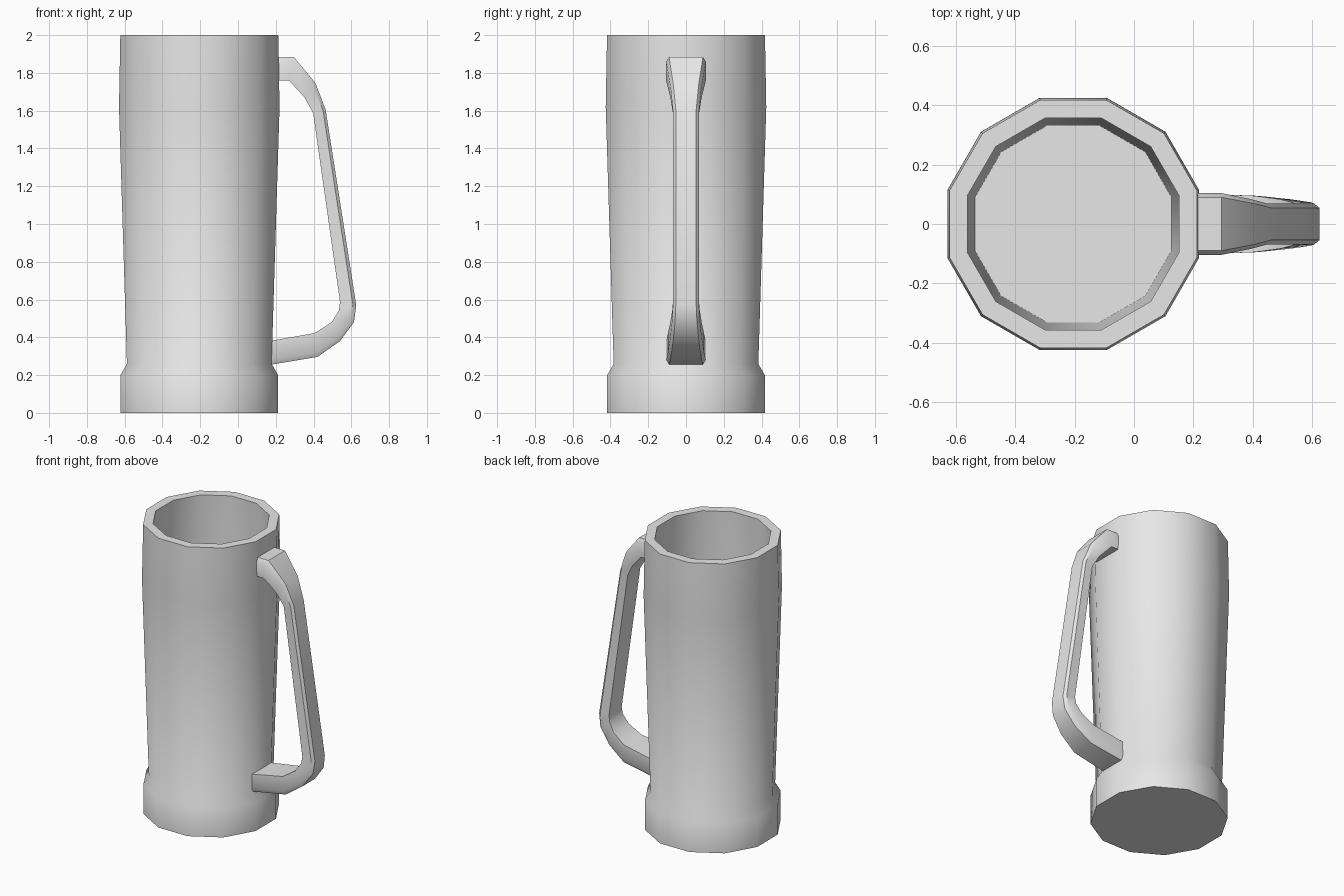
import bpy, bmesh, math
from mathutils import Vector

cube = bpy.data.objects.get("Cube")
if cube:
    bpy.data.objects.remove(cube)

SIDES = 12
CUP_X = -0.205

grey = bpy.data.materials.new("plain_grey")
grey.use_nodes = True
grey.diffuse_color = (0.8, 0.8, 0.8, 1)
grey.node_tree.nodes["Principled BSDF"].inputs["Base Color"].default_value = (0.8, 0.8, 0.8, 1)


def loft(name, rings):
    """Skin a list of closed rings and cap both ends."""
    bm = bmesh.new()
    loops = [[bm.verts.new(p) for p in ring] for ring in rings]
    n = len(loops[0])
    for a, b in zip(loops, loops[1:]):
        for i in range(n):
            j = (i + 1) % n
            bm.faces.new((a[i], a[j], b[j], b[i]))
    bm.faces.new(loops[0][::-1])
    bm.faces.new(loops[-1])
    bmesh.ops.recalc_face_normals(bm, faces=bm.faces)
    mesh = bpy.data.meshes.new(name)
    bm.to_mesh(mesh)
    bm.free()
    mesh.materials.append(grey)
    obj = bpy.data.objects.new(name, mesh)
    bpy.context.collection.objects.link(obj)
    bpy.ops.object.select_all(action='DESELECT')
    obj.select_set(True)
    bpy.context.view_layer.objects.active = obj
    bpy.ops.object.shade_smooth_by_angle(angle=math.radians(38))
    return obj


def polygon(apothem, z):
    """Twelve-sided ring with a flat side towards the handle."""
    r = apothem / math.cos(math.pi / SIDES)
    angles = [(i + 0.5) * math.tau / SIDES for i in range(SIDES)]
    return [(CUP_X + r * math.cos(a), r * math.sin(a), z) for a in angles]


# Cup: outside from the foot up, over the rim, down to the inner floor
profile = [(0.417, 0), (0.417, 0.2), (0.383, 0.26), (0.425, 1.62), (0.418, 2),
           (0.357, 2), (0.364, 1.62), (0.332, 0.26)]
loft("mug_body", [polygon(r, z) for r, z in profile])

# Handle stations: outer x, z, inner x, z, half width of the outer face
stations = [
    (0.19, 1.885, 0.19, 1.76, 0.09),
    (0.296, 1.884, 0.27, 1.76, 0.09),
    (0.41, 1.746, 0.352, 1.67, 0.068),
    (0.464, 1.605, 0.398, 1.587, 0.054),
    (0.626, 0.57, 0.54, 0.587, 0.054),
    (0.614, 0.481, 0.534, 0.54, 0.058),
    (0.54, 0.38, 0.495, 0.48, 0.068),
    (0.42, 0.296, 0.407, 0.423, 0.08),
    (0.155, 0.252, 0.155, 0.378, 0.09),
]


def handle_ring(ox, oz, ix, iz, w):
    """Section with a chamfer on both outer edges."""
    outer, inner = Vector((ox, 0, oz)), Vector((ix, 0, iz))
    edge = outer.lerp(inner, 0.21)
    half = [(outer, w), (edge, w + 0.015), (inner, w + 0.015)]
    right = [(p.x, -y, p.z) for p, y in half]
    left = [(p.x, y, p.z) for p, y in reversed(half)]
    return right + left


loft("handle", [handle_ring(*s) for s in stations])
